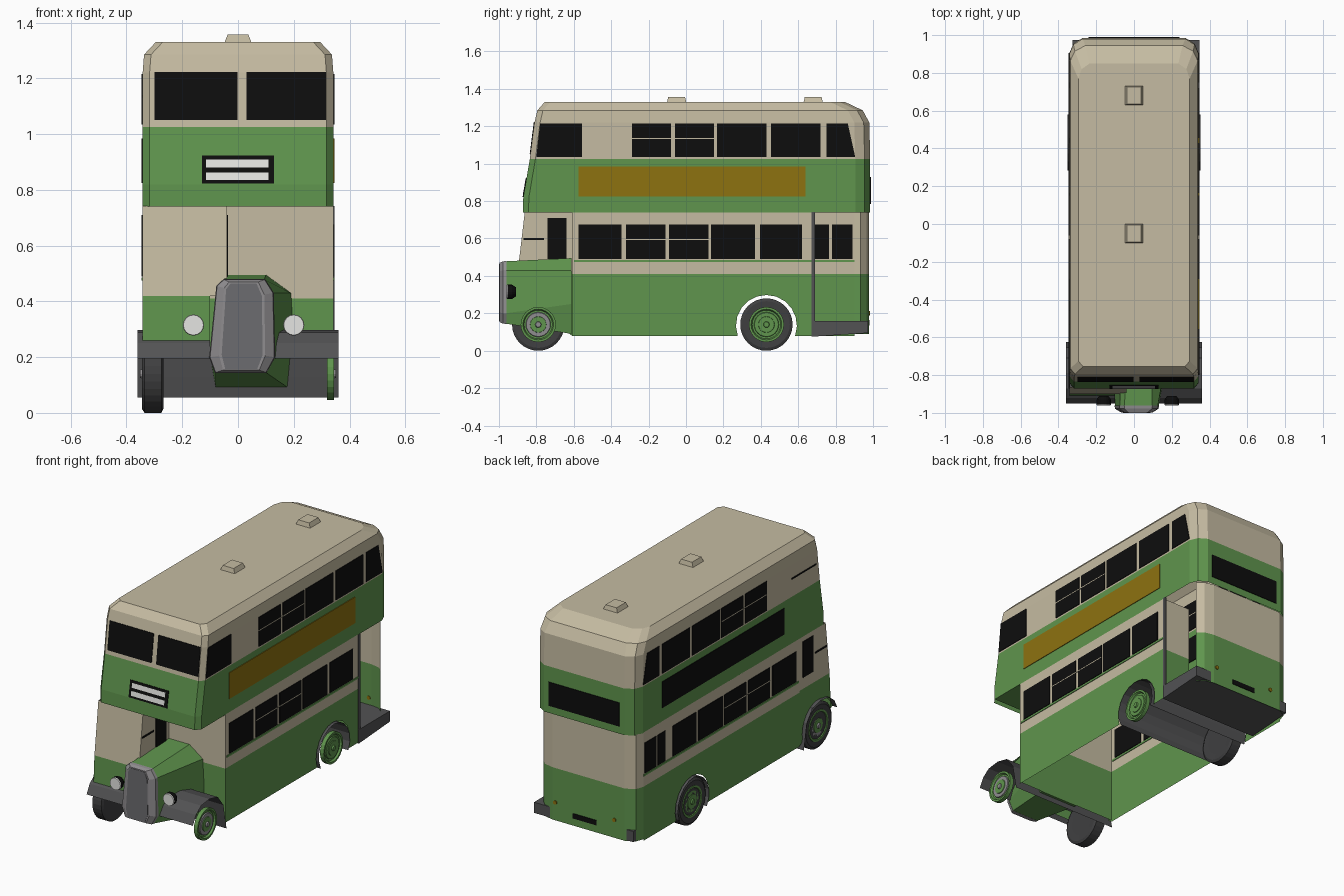
import bpy, bmesh, math
from mathutils import Vector

if "Cube" in bpy.data.objects:
    bpy.data.objects.remove(bpy.data.objects["Cube"])


def material(name, r, g, b):
    m = bpy.data.materials.new(name)
    m.use_nodes = True
    m.diffuse_color = (r, g, b, 1)
    bsdf = m.node_tree.nodes["Principled BSDF"]
    bsdf.inputs["Base Color"].default_value = (r, g, b, 1)
    bsdf.inputs["Roughness"].default_value = 0.8
    return m


GREEN = material("green", 0.115, 0.30, 0.075)
CREAM = material("cream", 0.56, 0.50, 0.36)
BLACK = material("black", 0.004, 0.004, 0.004)
OCHRE = material("ochre", 0.27, 0.17, 0.005)
WHITE = material("white", 0.78, 0.78, 0.76)
DARK = material("dark grey", 0.085, 0.085, 0.088)
GREY = material("mid grey", 0.15, 0.15, 0.16)
PALE = material("pale grey", 0.28, 0.27, 0.28)
TYRE = material("tyre", 0.05, 0.05, 0.052)


def make(name, verts, faces, *mats, rule=None):
    mesh = bpy.data.meshes.new(name)
    mesh.from_pydata([tuple(v) for v in verts], [], faces)
    bm = bmesh.new()
    bm.from_mesh(mesh)
    bmesh.ops.recalc_face_normals(bm, faces=bm.faces)
    bm.to_mesh(mesh)
    bm.free()
    for m in mats:
        mesh.materials.append(m)
    if rule:
        for p in mesh.polygons:
            p.material_index = rule(p.center)
    ob = bpy.data.objects.new(name, mesh)
    bpy.context.collection.objects.link(ob)
    return ob


def loft(name, rings, *mats, closed=True, start=True, end=True, rule=None):
    """Skin between rings that have the same number of points."""
    n = len(rings[0])
    faces = [(i * n + j, i * n + (j + 1) % n, (i + 1) * n + (j + 1) % n, (i + 1) * n + j)
             for i in range(len(rings) - 1) for j in range(n if closed else n - 1)]
    if closed and start:
        faces.append(tuple(range(n)))
    if closed and end:
        faces.append(tuple(range((len(rings) - 1) * n, len(rings) * n)))
    return make(name, [p for r in rings for p in r], faces, *mats, rule=rule)


def sheet(name, pts, mat):
    return make(name, pts, [tuple(range(len(pts)))], mat)


def plate(name, pts, mat, half=0.004):
    """Thin slab centred on a flat outline."""
    p = [Vector(v) for v in pts]
    n = (p[1] - p[0]).cross(p[2] - p[0]).normalized() * half
    return loft(name, [[v - n for v in p], [v + n for v in p]], mat)


def side_plate(name, x, y0, y1, z0, z1, mat, half=0.004, lean0=0, lean1=0):
    plate(name, [(x, y0, z0), (x, y1, z0), (x, y1 - lean1, z1), (x, y0 + lean0, z1)], mat, half)


def strip(name, path, z0, z1, mat):
    """Upright wall along a plan path."""
    return loft(name, [[(x, y, z) for x, y in path] for z in (z0, z1)], mat, closed=False)


def arc(cy, cz, r, a0, a1, n=12):
    t = [math.radians(a0 + (a1 - a0) * i / n) for i in range(n + 1)]
    return [(cy + r * math.cos(a), cz + r * math.sin(a)) for a in t]


def lathe(name, profile, y, z, mat, axis=0, x=0, n=24):
    """Turn (radius, offset) pairs about the x axis (0) or the y axis (1)."""
    rings = []
    for r, d in profile:
        c = arc(0, 0, r, 0, 360 - 360 / n, n - 1)
        rings.append([(d, y + a, z + b) if axis == 0 else (x + a, y + d, z + b) for a, b in c])
    return loft(name, rings, mat)


HW = 0.342


# Upper deck and roof
def plan(z, hw, yf, yr, cut):
    half = [(hw - 0.025, yf), (hw, yf + 0.03), (hw, yr - 0.08), (hw - cut * 0.3, yr - 0.03),
            (hw - cut, yr)]
    return [(x, y, z) for x, y in half] + [(-x, y, z) for x, y in reversed(half)]


loft("upper_deck", [plan(0.74, HW, -0.872, 0.985, 0.07), plan(0.82, HW, -0.87, 0.985, 0.07),
                    plan(1.025, HW, -0.835, 0.985, 0.07), plan(1.22, HW, -0.81, 0.98, 0.07),
                    plan(1.285, 0.337, -0.795, 0.945, 0.08), plan(1.33, 0.295, -0.755, 0.85, 0.06)],
     GREEN, CREAM, start=False, rule=lambda c: int(c.z > 1.025))
sheet("front_overhang_floor", [(-HW, -0.84, 0.742), (HW, -0.84, 0.742), (HW, -0.61, 0.742),
                               (-HW, -0.61, 0.742)], GREEN)
for y in (-0.05, 0.68):
    loft("roof_vent", [[(sx * a, y + sy * b, z) for sx, sy in ((-1, -1), (1, -1), (1, 1), (-1, 1))]
                       for a, b, z in ((0.05, 0.052, 1.325), (0.037, 0.045, 1.357))], CREAM)


# Front windows and destination box
def front_y(z):
    return -0.87 + (z - 0.82) * 0.171 if z < 1.025 else -0.835 + (z - 1.025) * 0.128


def front_plate(name, x0, x1, z0, z1, mat, half=0.004):
    plate(name, [(x0, front_y(z0), z0), (x1, front_y(z0), z0), (x1, front_y(z1), z1),
                 (x0, front_y(z1), z1)], mat, half)


front_plate("front_window", -0.3, -0.002, 1.05, 1.222, BLACK)
front_plate("front_window", 0.03, 0.315, 1.05, 1.222, BLACK)
front_plate("destination_box", -0.13, 0.13, 0.822, 0.922, BLACK)
for z in (0.834, 0.88):
    front_plate("destination_strip", -0.115, 0.11, z, z + 0.028, WHITE, 0.0048)

# Side windows, trim and panels
LOWER = [(-0.575, -0.345), (-0.32, -0.11), (-0.09, 0.12), (0.135, 0.37), (0.395, 0.62)]
REAR_PAIR = [(0.69, 0.765), (0.78, 0.89)]
UPPER = [(-0.29, -0.08), (-0.06, 0.15), (0.165, 0.43), (0.455, 0.72)]
for s in (1, -1):
    x = s * HW
    for y0, y1 in LOWER + (REAR_PAIR if s < 0 else []):
        side_plate("lower_window", x, y0, y1, 0.49, 0.675, BLACK)
    for y0, y1 in UPPER:
        side_plate("upper_window", x, y0, y1, 1.035, 1.215, BLACK)
    side_plate("upper_rear_window", x, 0.75, 0.905, 1.035, 1.215, BLACK, lean1=0.04)
    side_plate("lower_vent_bar", x, -0.32, 0.12, 0.592, 0.597, CREAM, 0.0046)
    side_plate("upper_vent_bar", x, -0.29, 0.15, 1.132, 1.137, CREAM, 0.0046)
    side_plate("waist_line", x, -0.6, 0.67 if s > 0 else 0.9, 0.474, 0.486, GREEN)
side_plate("upper_front_window", HW, -0.8, -0.555, 1.035, 1.215, BLACK, lean0=0.02)
side_plate("upper_front_bar", -HW, -0.77, -0.53, 1.132, 1.14, BLACK)
side_plate("side_panel_left", HW, -0.575, 0.64, 0.825, 0.985, OCHRE)
side_plate("side_panel_right", -HW, -0.46, 0.72, 0.825, 0.985, BLACK)

# Lower saloon walls with wheel arch
arch = arc(0.43, 0.135, 0.163, 200, -20)
for s, rear in ((1, 0.67), (-1, 0.9)):
    x = s * HW
    outline = [(-0.61, 0.08)] + arch + [(rear, 0.08), (rear, 0.41), (-0.61, 0.41)]
    sheet("lower_side_panel", [(x, y, z) for y, z in outline], GREEN)
    strip("lower_side_pillars", [(x, -0.61), (x, rear)], 0.41, 0.742, CREAM)
rear_path = [(-HW, 0.9), (-0.325, 0.95), (-0.27, 0.978), (0.22, 0.978), (0.28, 0.965), (0.315, 0.93)]
for z0, z1, m in ((0.09, 0.41, GREEN), (0.41, 0.742, CREAM)):
    strip("rear_wall", rear_path, z0, z1, m)
    strip("front_bulkhead", [(-HW, -0.61), (HW, -0.61)], z0, z1, m)
    strip("rear_bulkhead", [(0.15, 0.67), (HW, 0.67)], z0, z1, m)
strip("entrance_post", [(0.335, 0.67), (0.346, 0.67), (0.346, 0.69), (0.335, 0.69)], 0.1, 0.742, DARK)

# Rear platform and rear details
loft("rear_platform", [[(x, 0.672, 0.075), (x, 0.974, 0.095), (x, 0.974, 0.16), (x, 0.672, 0.16)]
                       for x in (-0.325, 0.347)], DARK)


def rear_plate(name, x0, x1, z0, z1, y, mat):
    plate(name, [(x0, y, z0), (x1, y, z0), (x1, y, z1), (x0, y, z1)], mat)


rear_plate("rear_window", -0.24, 0.24, 0.785, 0.93, 0.985, BLACK)
rear_plate("number_plate", -0.08, 0.08, 0.135, 0.165, 0.978, BLACK)
for x in (-0.2, 0.2):
    lathe("rear_lamp", [(0.012, -0.004), (0.012, 0.004)], 0.98, 0.2, OCHRE, 1, x, 10)

# Driver's cab
for z0, z1, y0, y1, right, m in ((0.2, 0.42, -0.91, -0.9, -0.1, GREEN),
                                 (0.42, 0.742, -0.9, -0.862, -0.04, CREAM)):
    sheet("cab_front", [(-HW, y0, z0), (right, y0, z0), (right, y1, z1), (-HW, y1, z1)], m)
for x in (-HW, -0.04):
    sheet("cab_side", [(x, -0.9, 0.42), (x, -0.61, 0.42), (x, -0.61, 0.742), (x, -0.862, 0.742)], CREAM)
    side_plate("cab_window", x, -0.74, -0.64, 0.49, 0.71, BLACK)
    side_plate("cab_bar", x, -0.87, -0.76, 0.592, 0.602, BLACK)
cab_skirt = [(-0.61, 0.08)] + arc(-0.79, 0.145, 0.155, -15, 155) + [(-0.91, 0.2), (-0.9, 0.42), (-0.61, 0.42)]
sheet("cab_skirt", [(-HW, y, z) for y, z in cab_skirt], GREEN)

# Bonnet and radiator
nose = [(-0.1, 0.2), (-0.075, 0.455), (-0.05, 0.478), (0.095, 0.478), (0.125, 0.43), (0.13, 0.2),
        (0.1, 0.145), (-0.08, 0.145)]
back = [(-0.1, 0.2), (-0.07, 0.46), (-0.04, 0.495), (0.1, 0.495), (0.19, 0.43), (0.2, 0.25),
        (0.18, 0.09), (-0.08, 0.09)]
loft("bonnet", [[(x, -0.965, z) for x, z in nose], [(x, -0.612, z) for x, z in back]], GREEN, start=False)


def nose_ring(y, k, dz):
    return [(0.015 + (x - 0.015) * k, y, 0.31 + (z - 0.31) * dz) for x, z in nose]


loft("radiator_shell", [nose_ring(-0.96, 1.03, 1.01), nose_ring(-0.978, 1, 1), nose_ring(-0.998, 0.72, 0.95)], PALE)
loft("radiator_grille", [nose_ring(-0.992, 0.64, 0.92), nose_ring(-1.0, 0.64, 0.92)], GREY)

# Headlamps
for x in (-0.16, 0.2):
    lathe("headlamp", [(0.025, 0.045), (0.038, 0.025), (0.038, 0)], -0.955, 0.315, BLACK, 1, x, 16)
    lathe("headlamp_lens", [(0.038, 0), (0.036, -0.005)], -0.955, 0.315, WHITE, 1, x, 16)

# Mudguards
guard = [(-0.95, 0.195), (-0.92, 0.25), (-0.87, 0.288), (-0.79, 0.298), (-0.71, 0.28), (-0.655, 0.21)]
for x0, x1 in ((-0.36, -0.1), (0.12, 0.36)):
    loft("front_mudguard", [[(x, y, z) for y, z in guard] for x in (x0, x1)], DARK, closed=False)
loft("front_mudguard_apron", [[(x, -0.655, 0.21), (x, -0.64, 0.13), (x, -0.625, 0.055)]
                              for x in (-0.36, 0.36)], DARK, closed=False)
loft("rear_mudguard", [[(x, y, z) for y, z in arc(0.43, 0.14, 0.15, 210, -25)] for x in (-0.352, 0.352)],
     DARK, closed=False)

# Wheels: the tyres sit on the right side only
for y, ring_mat in ((-0.79, PALE), (0.43, GREEN)):
    lathe("tyre", [(0.085, -0.34), (0.125, -0.345), (0.14, -0.335), (0.14, -0.275), (0.125, -0.268),
                   (0.085, -0.27)], y, 0.14, TYRE, n=32)
    for s in (1, -1):
        lathe("wheel_disc", [(0.094, s * 0.32), (0.094, s * 0.345), (0.082, s * 0.345),
                             (0.076, s * 0.334), (0.05, s * 0.334)], y, 0.14, GREEN)
        lathe("wheel_ring", [(0.068, s * 0.33), (0.064, s * 0.34), (0.048, s * 0.34)], y, 0.14, ring_mat)
        lathe("wheel_hub", [(0.046, s * 0.33), (0.042, s * 0.344), (0.02, s * 0.344)], y, 0.14, GREEN)
        lathe("hub_cap", [(0.018, s * 0.34), (0.014, s * 0.352)], y, 0.14, ring_mat, n=12)
